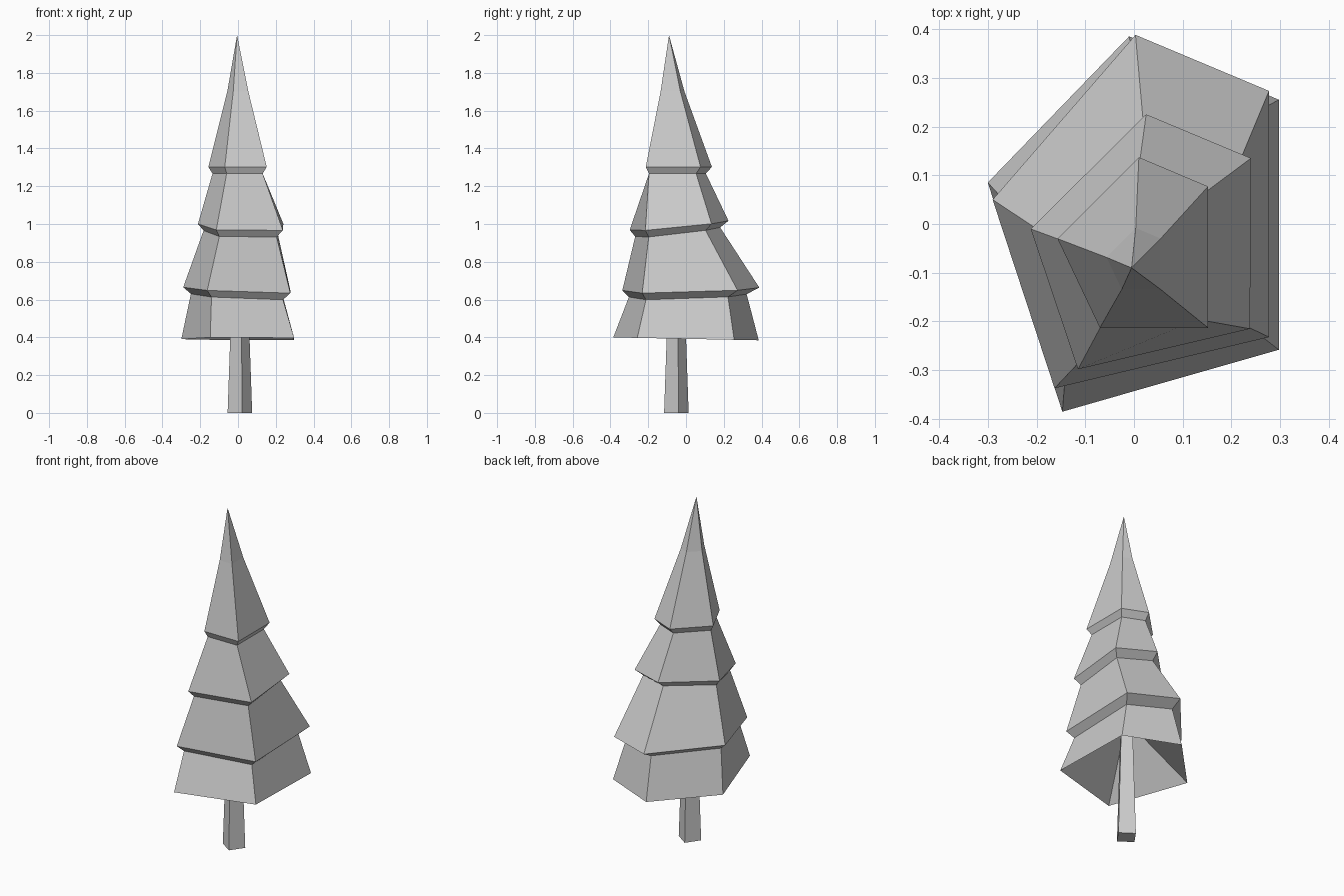
import bpy, bmesh, math
from mathutils import Vector

default_cube = bpy.data.objects.get("Cube")
if default_cube:
    bpy.data.objects.remove(default_cube, do_unlink=True)


def make_material(name, color):
    material = bpy.data.materials.new(name)
    material.use_nodes = True
    material.diffuse_color = color
    material.node_tree.nodes["Principled BSDF"].inputs["Base Color"].default_value = color
    return material


def skin_rings(name, rings, bottom_point, top_point, material):
    """Join stacked rings into one closed, flat-shaded skin with pointed or flat ends."""
    bm = bmesh.new()
    loops = [[bm.verts.new(point) for point in ring] for ring in rings]
    sides = len(loops[0])
    for lower, upper in zip(loops, loops[1:]):
        for i in range(sides):
            j = (i + 1) % sides
            bm.faces.new((lower[i], lower[j], upper[j], upper[i]))
    for loop, point in ((loops[0], bottom_point), (loops[-1], top_point)):
        if point is None:
            bm.faces.new(loop)
        else:
            tip = bm.verts.new(point)
            for i in range(sides):
                bm.faces.new((loop[i], loop[(i + 1) % sides], tip))
    bmesh.ops.recalc_face_normals(bm, faces=bm.faces)
    mesh = bpy.data.meshes.new(name)
    bm.to_mesh(mesh)
    bm.free()
    mesh.materials.append(material)
    obj = bpy.data.objects.new(name, mesh)
    bpy.context.collection.objects.link(obj)
    return obj


def tilted_ring(outline, height, tilt_x=0, tilt_y=0):
    return [Vector((x, y, height + tilt_x * x + tilt_y * y)) for x, y in outline]


def shrink(ring, factor, lift):
    """Scale a ring towards the stem axis and move it up or down."""
    return [Vector((p.x * factor, AXIS_Y + (p.y - AXIS_Y) * factor, p.z + lift)) for p in ring]


AXIS_Y = -0.09
grey = make_material("matte grey", (0.6, 0.6, 0.6, 1))

# Branch skirts: irregular pentagons, counter-clockwise from the back corner
skirt = tilted_ring([(-0.01, 0.385), (-0.3, 0.085), (-0.147, -0.385),
                     (0.297, -0.258), (0.297, 0.255)], 0.392, 0, -0.02)
lower_tier = tilted_ring([(0.003, 0.388), (-0.29, 0.05), (-0.163, -0.337),
                          (0.277, -0.232), (0.277, 0.273)], 0.652, -0.04, 0.03)
middle_tier = tilted_ring([(0.025, 0.225), (-0.212, -0.01), (-0.115, -0.298),
                           (0.238, -0.215), (0.24, 0.135)], 0.995, -0.03, 0.1)
upper_tier = tilted_ring([(0.01, 0.137), (-0.157, -0.03), (-0.07, -0.213),
                          (0.152, -0.213), (0.152, 0.077)], 1.302)

# Foliage: each tier overhangs a slightly narrower neck, ending in a slender tip
foliage_rings = [skirt]
for tier in (lower_tier, middle_tier, upper_tier):
    foliage_rings += [shrink(tier, 0.86, -0.035), tier]
foliage_rings.append(shrink(upper_tier, 0.36, 0.4))
skin_rings("foliage", foliage_rings, (0.01, -0.05, 0.72), (-0.005, AXIS_Y, 2), grey)


# Trunk: tapered four-sided post, turned a little about its axis
def trunk_ring(radius, height):
    return [Vector((0.01 + radius * math.cos(math.radians(a)),
                    -0.051 + radius * math.sin(math.radians(a)), height))
            for a in range(10, 370, 90)]


skin_rings("trunk", [trunk_ring(0.066, 0), trunk_ring(0.042, 0.68)], None, None, grey)
